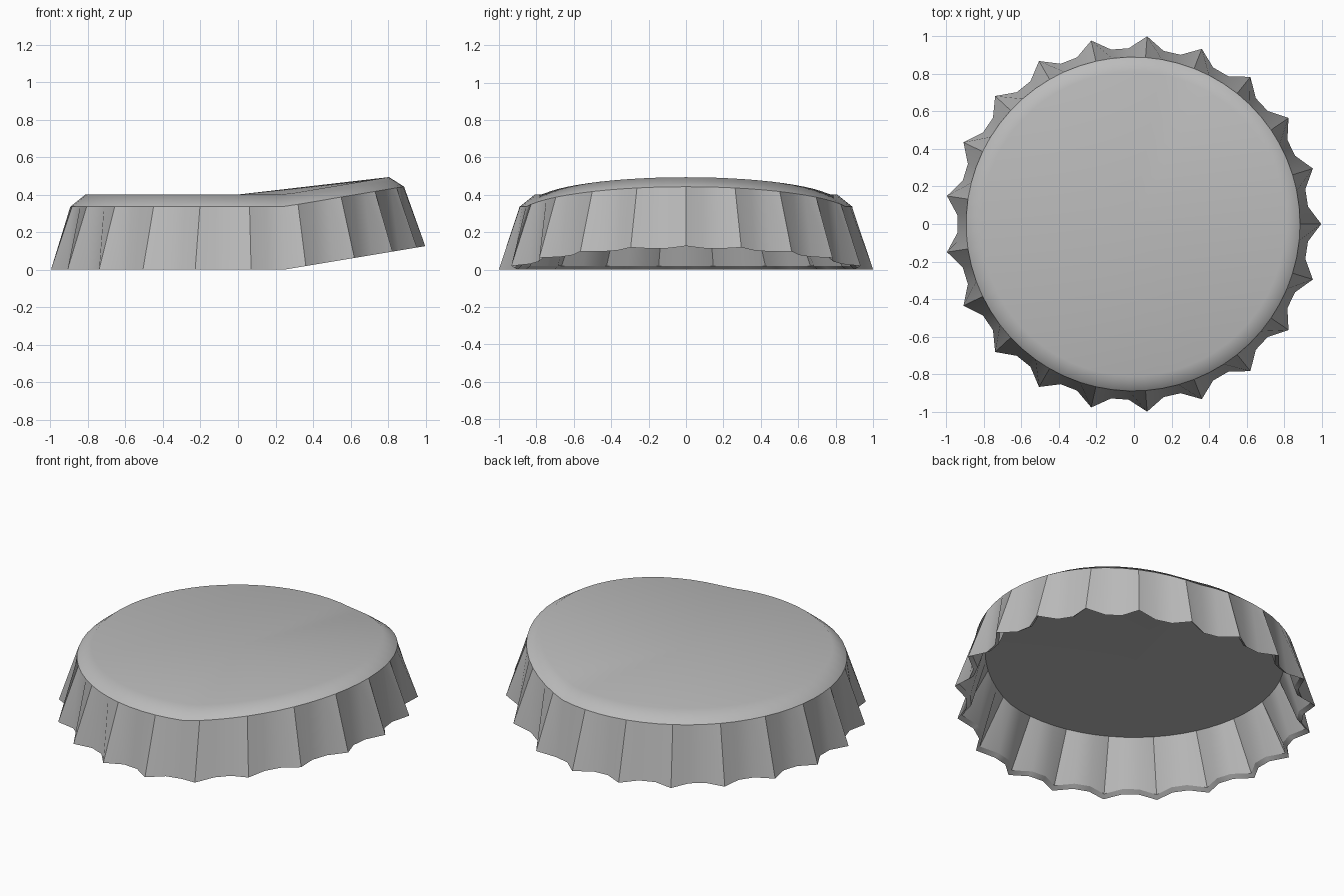
import bpy, bmesh, math

if "Cube" in bpy.data.objects:
    bpy.data.objects.remove(bpy.data.objects["Cube"])

TEETH = 21
SEGS = TEETH * 3          # each tooth: one tip, two valley points
SHIFT = -0.005            # keeps the odd-toothed outline centred


def bent(x, z):
    """Pry the right-hand side of the cap upwards."""
    return z + max(0.0, x - 0.25) * 0.167


def ring(bm, tip_r, valley_r, z):
    verts = []
    for i in range(SEGS):
        a = 2 * math.pi * i / SEGS
        r = tip_r if i % 3 == 0 else valley_r
        x = r * math.cos(a)
        verts.append(bm.verts.new((x + SHIFT, r * math.sin(a), bent(x, z))))
    return verts


def sharpen(bm, pairs):
    for a, b in pairs:
        bm.edges.get((a, b)).smooth = False


bm = bmesh.new()
# profile, from the middle of the top, down the skirt and back up inside
profile = [
    (0.81, 0.81, 0.40),     # edge of the top
    (0.89, 0.89, 0.336),    # shoulder
    (1.003, 0.937, 0.0),    # crimped bottom edge
    (0.978, 0.912, 0.02),   # inner lip
    (0.83, 0.83, 0.305),    # edge of the ceiling
]
rings = [ring(bm, *p) for p in profile]
top = bm.verts.new((SHIFT, 0, 0.40))
ceiling = bm.verts.new((SHIFT, 0, 0.305))

for i in range(SEGS):
    j = (i + 1) % SEGS
    bm.faces.new((top, rings[0][i], rings[0][j]))
    for a, b in zip(rings, rings[1:]):
        bm.faces.new((a[i], b[i], b[j], a[j]))
    bm.faces.new((ceiling, rings[-1][j], rings[-1][i]))
bmesh.ops.recalc_face_normals(bm, faces=bm.faces)
for f in bm.faces:
    f.smooth = True

# crisp shoulder, lip, ceiling edge and tooth ridges
for r in rings[1:]:
    sharpen(bm, [(r[i], r[(i + 1) % SEGS]) for i in range(SEGS)])
for i in range(0, SEGS, 3):
    sharpen(bm, [(rings[1][i], rings[2][i]), (rings[3][i], rings[4][i])])

mesh = bpy.data.meshes.new("bottle_cap")
bm.to_mesh(mesh)
bm.free()
cap = bpy.data.objects.new("bottle_cap", mesh)
bpy.context.collection.objects.link(cap)

metal = bpy.data.materials.new("grey metal")
metal.diffuse_color = (0.5, 0.5, 0.5, 1)
metal.use_nodes = True
metal.node_tree.nodes["Principled BSDF"].inputs["Base Color"].default_value = metal.diffuse_color
mesh.materials.append(metal)

# keep the top flat and let only the shoulder look rounded
mod = cap.modifiers.new("flat_top", 'WEIGHTED_NORMAL')
mod.keep_sharp = True
